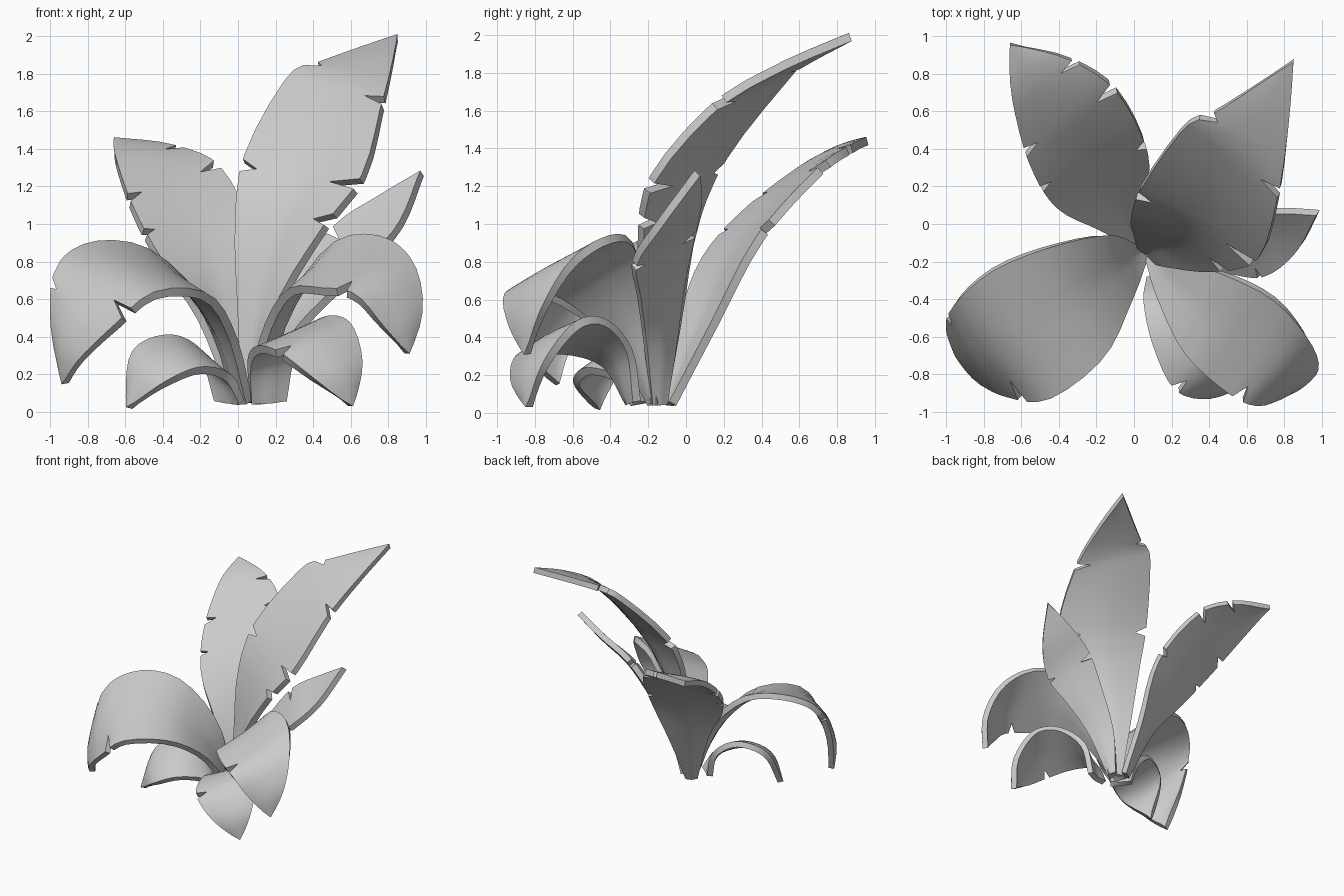
import bpy, bmesh
from mathutils import Vector

if "Cube" in bpy.data.objects:
    bpy.data.objects.remove(bpy.data.objects["Cube"])


def spline(pts, t):
    """Catmull-Rom point on pts for t in 0..1."""
    n = len(pts) - 1
    i = min(int(t * n), n - 1)
    u = t * n - i
    p1, p2 = pts[i], pts[i + 1]
    p0 = pts[i - 1] if i else p1 * 2 - p2
    p3 = pts[i + 2] if i + 2 <= n else p2 * 2 - p1
    return 0.5 * (2 * p1 + (p2 - p0) * u + (2 * p0 - 5 * p1 + 4 * p2 - p3) * u * u
                  + (3 * p1 - p0 - 3 * p2 + p3) * u ** 3)


def leaf(name, left, right, tip, bulge, notches, steps=20, cols=8, thick=0.046):
    """Blade between two edge curves; bulge = arch at base and tip;
    notches = (side, t, depth, half width)."""
    left = [Vector(p) for p in left + [tip]]
    right = [Vector(p) for p in right + [tip]]
    ts = {i / steps for i in range(steps + 1)}
    for _, t, _, w in notches:
        ts = {a for a in ts if abs(a - t) > w + 0.006}
    for _, t, _, w in notches:
        ts |= {t - w, t, t + w}
    bm = bmesh.new()
    rows = []
    for t in sorted(ts):
        a, b = spline(left, t), spline(right, t)
        t0, t1 = max(t - 0.01, 0), min(t + 0.01, 1)
        tangent = (spline(left, t1) + spline(right, t1)
                   - spline(left, t0) - spline(right, t0))
        normal = (b - a).cross(tangent).normalized()
        arch = (bulge[0] * (1 - t) + bulge[1] * t) * (b - a).length
        # each notch is a V: full depth at its centre, none at its rim
        cut = {-1: 0, 1: 0}
        for side, nt, depth, w in notches:
            cut[side] = max(cut[side], depth * (1 - abs(nt - t) / w))
        row = []
        for j in range(cols + 1):
            s = 2 * j / cols - 1
            s *= 1 - cut[1 if s > 0 else -1]
            # folded at the base, rounded towards the tip
            shape = (1 - t) * (1 - abs(s)) + t * (1 - s * s)
            row.append(bm.verts.new((a + b) / 2 + (b - a) / 2 * s
                                    + normal * arch * shape))
        rows.append(row)
    for r0, r1 in zip(rows, rows[1:]):
        for j in range(cols):
            bm.faces.new((r0[j], r0[j + 1], r1[j + 1], r1[j]))
    bmesh.ops.remove_doubles(bm, verts=bm.verts, dist=0.0005)
    bmesh.ops.recalc_face_normals(bm, faces=bm.faces)
    me = bpy.data.meshes.new(name)
    bm.to_mesh(me)
    bm.free()
    ob = bpy.data.objects.new(name, me)
    bpy.context.collection.objects.link(ob)
    mod = ob.modifiers.new("thickness", 'SOLIDIFY')
    mod.thickness = thick
    mod.offset = 0
    bpy.context.view_layer.objects.active = ob
    ob.select_set(True)
    bpy.ops.object.modifier_apply(modifier=mod.name)
    bpy.ops.object.shade_smooth_by_angle(angle=0.6)
    ob.select_set(False)


# Upright leaves at the back
leaf("tall_leaf",
     [(.03, -.12, .05), (.01, -.04, .5), (-.01, .04, .98), (.04, .2, 1.36), (.27, .52, 1.77), (.45, .61, 1.85)],
     [(.11, -.20, .05), (.2, -.22, .52), (.44, -.24, .94), (.67, -.17, 1.25), (.77, .15, 1.62), (.82, .5, 1.83)],
     (.85, .87, 1.99), (-.14, .04),
     [(-1, .475, .25, .014), (-1, .785, .3, .035), (1, .37, .35, .015), (1, .475, .5, .014), (1, .68, .4, .012)])
leaf("back_left_leaf",
     [(-.02, -.12, .05), (-.2, -.02, .5), (-.42, .1, .81), (-.56, .33, 1.07), (-.65, .68, 1.33)],
     [(.05, -.07, .05), (.05, .14, .45), (.07, .39, .92), (-.09, .71, 1.28), (-.34, .88, 1.4)],
     (-.66, .96, 1.44), (-.11, .06),
     [(-1, .5, .2, .012), (-1, .64, .3, .014), (1, .43, .2, .012), (1, .62, .4, .018), (1, .78, .5, .015)])
leaf("right_leaf",
     [(.1, -.11, .05), (.17, -.06, .4), (.32, -.02, .7), (.52, .04, .98), (.76, .07, 1.14)],
     [(.12, -.18, .05), (.3, -.22, .4), (.5, -.25, .62), (.7, -.27, .8), (.87, -.14, 1.0)],
     (.98, .06, 1.27), (-.1, 0),
     [(-1, .58, .5, .015), (1, .58, .3, .012)])

# Large drooping leaves at the front
leaf("front_left_leaf",
     [(.06, -.19, .05), (-.03, -.42, .4), (-.17, -.71, .61), (-.44, -.92, .62), (-.65, -.91, .45), (-.83, -.82, .28)],
     [(0, -.12, .05), (-.15, -.06, .5), (-.45, -.12, .83), (-.75, -.24, .89), (-.95, -.42, .77), (-.98, -.56, .49)],
     (-.92, -.68, .15), (-.08, .085),
     [(-1, .61, .4, .02), (1, .73, .25, .015)])
leaf("front_right_leaf",
     [(.13, -.14, .05), (.25, -.2, .5), (.5, -.27, .87), (.75, -.4, .92), (.92, -.6, .79), (.97, -.75, .55)],
     [(.07, -.19, .05), (.14, -.4, .4), (.27, -.67, .63), (.45, -.85, .64), (.62, -.95, .61), (.76, -.92, .46)],
     (.9, -.84, .31), (-.08, .08),
     [(1, .6, .35, .025)])

# Small low leaves
leaf("low_right_leaf",
     [(.25, -.26, .06), (.3, -.3, .33), (.45, -.43, .48), (.59, -.58, .46), (.65, -.74, .26)],
     [(.07, -.3, .05), (.06, -.43, .26), (.11, -.65, .33), (.22, -.87, .3), (.4, -.91, .17)],
     (.6, -.83, .03), (-.08, .1),
     [(1, .6, .35, .025)])
leaf("low_left_leaf",
     [(.02, -.28, .05), (-.05, -.37, .18), (-.2, -.52, .22), (-.38, -.58, .15)],
     [(-.11, -.17, .06), (-.18, -.14, .28), (-.35, -.2, .39), (-.55, -.31, .31)],
     (-.58, -.47, .02), (-.05, .1), [])
